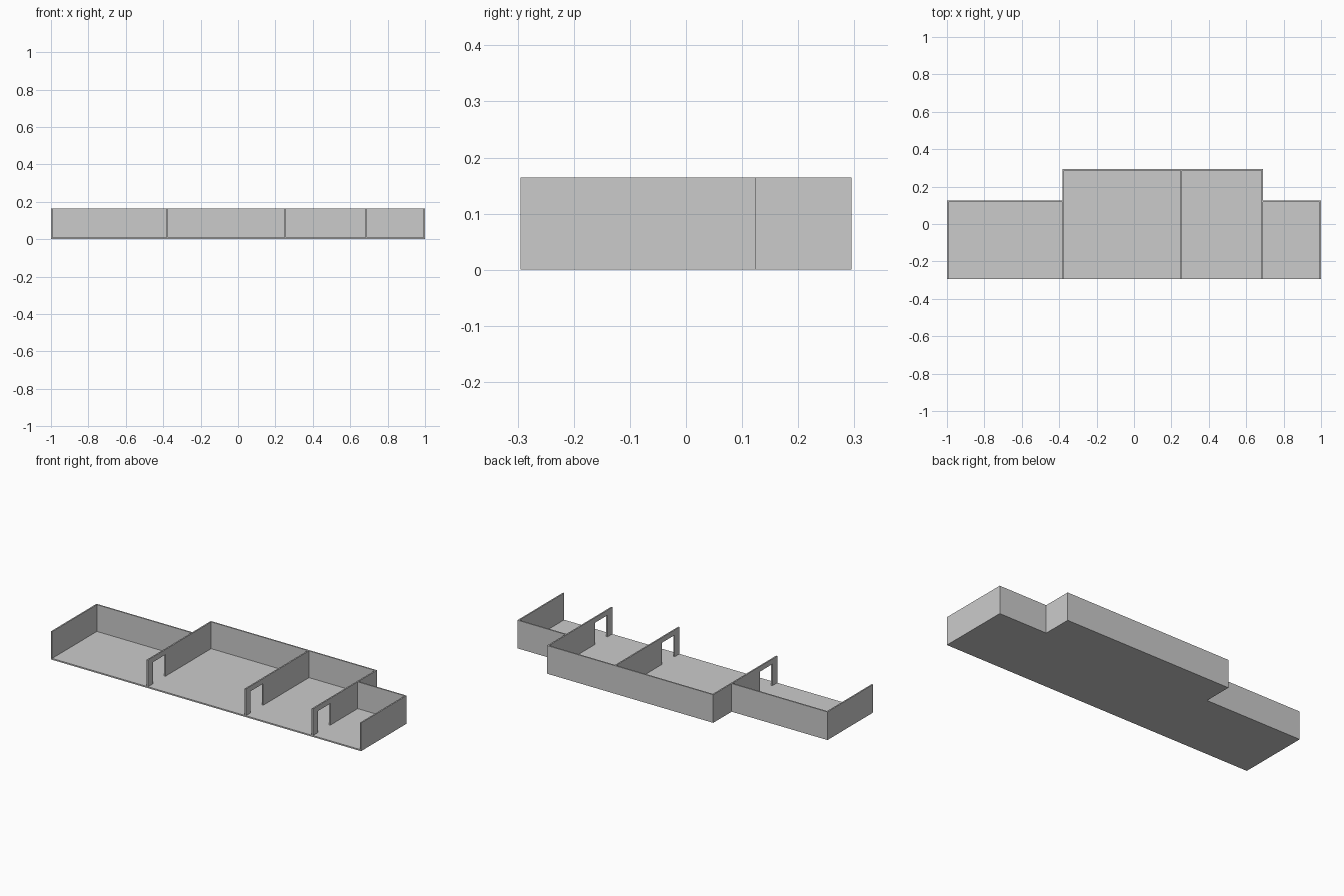
import bpy, bmesh
from mathutils import Vector

if "Cube" in bpy.data.objects:
    bpy.data.objects.remove(bpy.data.objects["Cube"])

T = 0.008                 # wall and floor thickness
H = 0.164                 # overall height
FRONT, SIDE_BACK, MID_BACK = -0.295, 0.125, 0.295
XL, XM, XR = -0.382, 0.249, 0.682   # left faces of the three partitions


def prism(name, profile, offset):
    """Closed solid made by sweeping a flat profile along an offset."""
    bm = bmesh.new()
    face = bm.faces.new([bm.verts.new(p) for p in profile])
    ext = bmesh.ops.extrude_face_region(bm, geom=[face], use_keep_orig=True)
    verts = [g for g in ext["geom"] if isinstance(g, bmesh.types.BMVert)]
    bmesh.ops.translate(bm, verts=verts, vec=Vector(offset))
    bmesh.ops.recalc_face_normals(bm, faces=bm.faces)
    mesh = bpy.data.meshes.new(name)
    bm.to_mesh(mesh)
    bm.free()
    obj = bpy.data.objects.new(name, mesh)
    bpy.context.collection.objects.link(obj)
    return obj


def wall(name, x0, x1, y0, y1):
    corners = [(x0, y0, T), (x1, y0, T), (x1, y1, T), (x0, y1, T)]
    return prism(name, corners, (0, 0, H - T))


def door_wall(name, x, back):
    """Partition with a doorway close to the open front."""
    d0, d1, top = FRONT + 0.045, FRONT + 0.16, 0.134
    yz = [(FRONT, T), (d0, T), (d0, top), (d1, top), (d1, T),
          (back, T), (back, H), (FRONT, H)]
    return prism(name, [(x, y, z) for y, z in yz], (T, 0, 0))


# Stepped floor slab
outline = [(-1, FRONT), (1, FRONT), (1, SIDE_BACK), (XR + T, SIDE_BACK),
           (XR + T, MID_BACK), (XL, MID_BACK), (XL, SIDE_BACK), (-1, SIDE_BACK)]
prism("floor", [(x, y, 0) for x, y in outline], (0, 0, T))

# End walls
wall("left_end_wall", -1, -1 + T, FRONT, SIDE_BACK)
wall("right_end_wall", 1 - T, 1, FRONT, SIDE_BACK)

# Back walls
wall("left_back_wall", -1 + T, XL, SIDE_BACK - T, SIDE_BACK)
wall("middle_back_wall", XL + T, XR, MID_BACK - T, MID_BACK)
wall("right_back_wall", XR + T, 1 - T, SIDE_BACK - T, SIDE_BACK)

# Partitions with doorways
for name, x, back in (("left_partition", XL, MID_BACK),
                      ("middle_partition", XM, MID_BACK - T),
                      ("right_partition", XR, MID_BACK)):
    door_wall(name, x, back)
